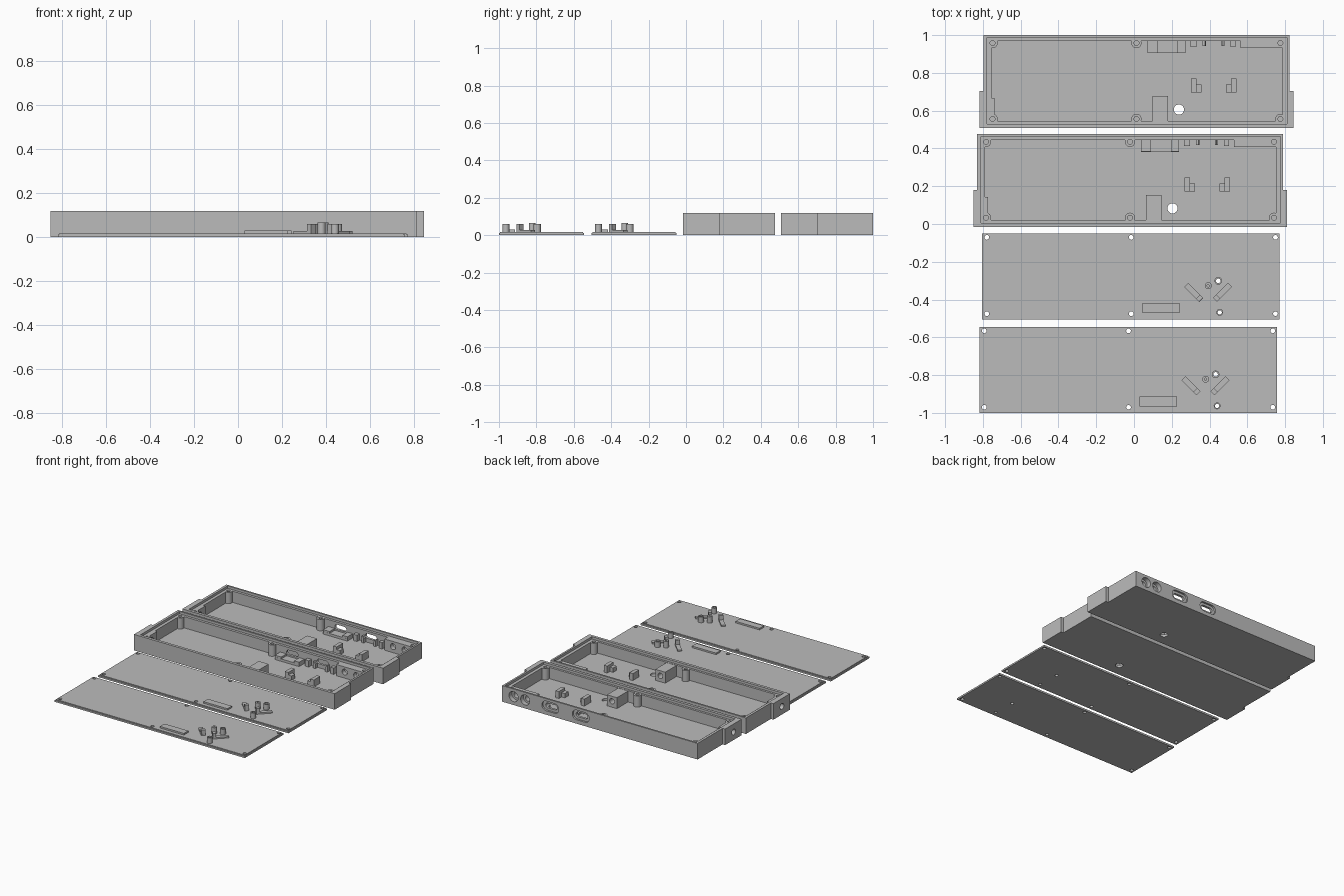
import bpy, bmesh, math
from mathutils import Matrix, Vector

if "Cube" in bpy.data.objects:
    bpy.data.objects.remove(bpy.data.objects["Cube"])

grey = bpy.data.materials.new("plain_grey")
grey.diffuse_color = (0.5, 0.5, 0.5, 1)
grey.use_nodes = True
grey.node_tree.nodes["Principled BSDF"].inputs["Base Color"].default_value = grey.diffuse_color


def finish(name, bm):
    bmesh.ops.recalc_face_normals(bm, faces=bm.faces)
    me = bpy.data.meshes.new(name)
    bm.to_mesh(me)
    bm.free()
    me.materials.append(grey)
    ob = bpy.data.objects.new(name, me)
    bpy.context.collection.objects.link(ob)
    return ob


def prism(name, pts, z0, z1):
    """Extrude a flat outline from z0 to z1."""
    bm = bmesh.new()
    f = bm.faces.new([bm.verts.new((x, y, z0)) for x, y in pts])
    r = bmesh.ops.extrude_face_region(bm, geom=[f])
    vs = [g for g in r["geom"] if isinstance(g, bmesh.types.BMVert)]
    bmesh.ops.translate(bm, verts=vs, vec=(0, 0, z1 - z0))
    return finish(name, bm)


def box(name, x0, x1, y0, y1, z0, z1):
    return prism(name, [(x0, y0), (x1, y0), (x1, y1), (x0, y1)], z0, z1)


def cyl(name, a, b, r, n=24):
    """Cylinder from point a to point b."""
    a, b = Vector(a), Vector(b)
    bm = bmesh.new()
    m = Matrix.Translation((a + b) / 2) @ (b - a).to_track_quat("Z", "Y").to_matrix().to_4x4()
    bmesh.ops.create_cone(bm, cap_ends=True, segments=n, radius1=r, radius2=r,
                          depth=(b - a).length, matrix=m)
    return finish(name, bm)


def slot(name, x, z, w, h, y0, y1):
    """Rounded slot cutter running along y."""
    r, half = h / 2, w / 2 - h / 2
    pts = []
    for i in range(26):
        k = i if i < 13 else i - 1
        t = -math.pi / 2 + math.pi * k / 12
        pts.append(((half if i < 13 else -half) + r * math.cos(t), r * math.sin(t)))
    ob = prism(name, pts, 0, y1 - y0)
    ob.data.transform(Matrix.Translation((x, y1, z)) @ Matrix.Rotation(math.pi / 2, 4, "X"))
    return ob


def combine(target, other, op):
    m = target.modifiers.new(op.lower(), "BOOLEAN")
    m.operation, m.solver, m.object = op, "EXACT", other
    bpy.context.view_layer.objects.active = target
    bpy.ops.object.modifier_apply(modifier=m.name)
    bpy.data.objects.remove(other)


def add(t, o):
    combine(t, o, "UNION")


def cut(t, o):
    combine(t, o, "DIFFERENCE")


def smooth(ob):
    bpy.ops.object.select_all(action="DESELECT")
    ob.select_set(True)
    bpy.context.view_layer.objects.active = ob
    bpy.ops.object.shade_smooth_by_angle(angle=math.radians(30))


def duplicate(ob, name, offset):
    c = ob.copy()
    c.name = name
    c.location = offset
    bpy.context.collection.objects.link(c)


# ---- Tray shell: outline with side tabs, hollow and lid recess
H, LEDGE, FLOOR = 0.12, 0.102, 0.018
tray = prism("rear_tray", [(-0.817, 0.508), (0.845, 0.508), (0.845, 0.704), (0.823, 0.704),
                           (0.823, 1.0), (-0.796, 1.0), (-0.796, 0.704), (-0.817, 0.704)], 0, H)
cut(tray, box("recess", -0.777, 0.809, 0.529, 0.987, LEDGE, 0.2))
cut(tray, box("cavity", -0.754, 0.786, 0.545, 0.968, FLOOR, 0.2))

# Thickened walls behind the jack hole and round sockets
add(tray, box("jack_wall", -0.765, -0.738, 0.537, 0.667, 0.01, LEDGE))
add(tray, box("socket_wall", 0.563, 0.796, 0.931, 0.978, 0.01, LEDGE))

# Screw posts
posts = [(x, y) for x in (-0.749, 0.013, 0.775) for y in (0.556, 0.958)]
for x, y in posts:
    add(tray, cyl("post", (x, y, 0.01), (x, y, LEDGE), 0.027))

# Connector shelf and clips along the back wall
add(tray, box("shelf", 0.071, 0.272, 0.905, 0.975, 0.01, 0.036))
for x0, x1 in ((0.071, 0.124), (0.23, 0.272)):
    add(tray, box("shelf_side", x0, x1, 0.906, 0.976, 0.012, 0.05))
for x0, x1, y0 in ((0.299, 0.33, 0.937), (0.362, 0.381, 0.942),
                   (0.463, 0.48, 0.942), (0.511, 0.537, 0.937)):
    add(tray, box("clip", x0, x1, y0, 0.977, 0.011, 0.065))

# Pair of L-shaped board holders, mirrored about x = 0.422
for s in (-1, 1):
    xs = sorted((0.422 + s * 0.092, 0.422 + s * 0.12))
    add(tray, box("holder", xs[0], xs[1], 0.695, 0.77, 0.01, 0.07))
    xs = sorted((0.422 + s * 0.065, 0.422 + s * 0.1))
    add(tray, box("holder_foot", xs[0], xs[1], 0.696, 0.738, 0.011, 0.05))

# Switch housing on the front wall
add(tray, box("housing", 0.098, 0.18, 0.535, 0.677, 0.01, 0.1))
cut(tray, cyl("housing_hole", (0.139, 0.56, 0.062), (0.139, 0.75, 0.062), 0.02))

# Holes: screws, floor, side jack, round sockets, slots
for x, y in posts:
    cut(tray, cyl("screw", (x, y, 0.03), (x, y, 0.2), 0.013, 16))
cut(tray, cyl("floor_hole", (0.238, 0.606, -0.1), (0.238, 0.606, 0.05), 0.027))
cut(tray, cyl("jack_hole", (-0.9, 0.603, 0.06), (-0.7, 0.603, 0.06), 0.022))
for x in (0.632, 0.728):
    cut(tray, cyl("socket_outer", (x, 0.965, 0.063), (x, 1.1, 0.063), 0.038))
    cut(tray, cyl("socket_inner", (x, 0.9, 0.063), (x, 1.1, 0.063), 0.022))
for x in (0.172, 0.424):
    cut(tray, slot("slot_outer", x, 0.065, 0.14, 0.072, 0.986, 1.1))
    cut(tray, slot("slot_inner", x, 0.065, 0.095, 0.036, 0.9, 1.1))
smooth(tray)
duplicate(tray, "front_tray", (-0.034, -0.523, 0))

# ---- Lid plate with a slightly stepped edge
lid = box("front_lid", -0.818, 0.757, -1.0, -0.545, 0, 0.012)
add(lid, box("lid_top", -0.812, 0.751, -0.994, -0.551, 0.005, 0.018))

# Raised pad
add(lid, box("pad", 0.03, 0.228, -0.966, -0.913, 0.01, 0.03))

# Diagonal bars with a tall square stud at the inner end
for s in (-1, 1):
    for name, x0, x1, top in (("bar", -0.056, 0.056, 0.028), ("stud", 0.032, 0.0555, 0.06)):
        ob = box(name, x0, x1, -0.015, 0.015, 0.01, top)
        ang = math.radians(-45 if s < 0 else -135)
        ob.data.transform(Matrix.Translation((0.3785 + s * 0.0765, -0.857, 0)) @
                          Matrix.Rotation(ang, 4, "Z"))
        add(lid, ob)

# Round standoffs and their bores
for x, y, r, bore, top, bottom in ((0.379, -0.822, 0.018, 0.006, 0.066, 0.03),
                                   (0.432, -0.796, 0.02, 0.012, 0.06, -0.1),
                                   (0.44, -0.963, 0.018, 0.011, 0.06, -0.1)):
    add(lid, cyl("standoff", (x, y, 0.01), (x, y, top), r))
    cut(lid, cyl("bore", (x, y, bottom), (x, y, 0.2), bore, 16))

# Screw holes
for x in (-0.793, -0.029, 0.735):
    for y in (-0.566, -0.97):
        cut(lid, cyl("lid_screw", (x, y, -0.1), (x, y, 0.1), 0.0125, 16))
smooth(lid)
duplicate(lid, "middle_lid", (0.014, 0.495, 0))
